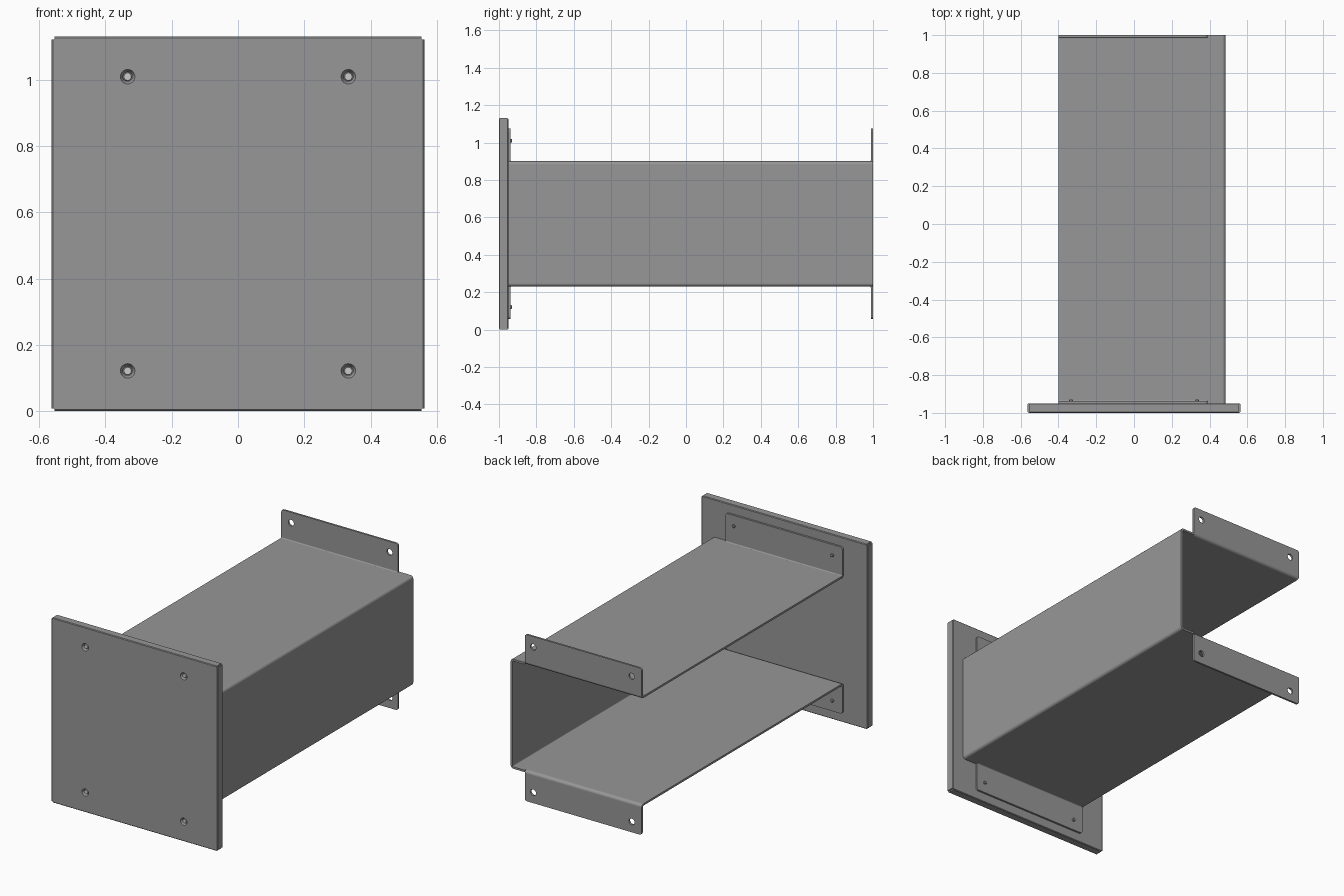
import bpy, bmesh, math
from mathutils import Vector

if "Cube" in bpy.data.objects:
    bpy.data.objects.remove(bpy.data.objects["Cube"])

C = 0.565            # height of the horizontal mirror plane
T = 0.012            # sheet thickness
HX, HZ = 0.333, 0.444  # fastener offsets

steel = bpy.data.materials.new("dark_steel")
steel.diffuse_color = (0.31, 0.31, 0.31, 1)
steel.use_nodes = True
steel.node_tree.nodes["Principled BSDF"].inputs["Base Color"].default_value = steel.diffuse_color
bright = bpy.data.materials.new("bright_steel")
bright.diffuse_color = (0.8, 0.8, 0.8, 1)
bright.use_nodes = True
bright.node_tree.nodes["Principled BSDF"].inputs["Base Color"].default_value = bright.diffuse_color


def finish(name, bm, mat=steel):
    bmesh.ops.recalc_face_normals(bm, faces=bm.faces[:])
    me = bpy.data.meshes.new(name)
    bm.to_mesh(me)
    bm.free()
    me.materials.append(mat)
    ob = bpy.data.objects.new(name, me)
    bpy.context.collection.objects.link(ob)
    return ob


def smooth(ob):
    """Smooth the folds while keeping the large faces flat."""
    bpy.ops.object.select_all(action='DESELECT')
    bpy.context.view_layer.objects.active = ob
    ob.select_set(True)
    bpy.ops.object.shade_smooth_by_angle(angle=math.radians(32))
    m = ob.modifiers.new("flat_faces", 'WEIGHTED_NORMAL')
    m.keep_sharp = True
    m.weight = 100


def prism(outline, place, a, b):
    """Extrude a 2D outline from a to b; place(u, v, w) gives the 3D point."""
    bm = bmesh.new()
    lo = [bm.verts.new(place(u, v, a)) for u, v in outline]
    hi = [bm.verts.new(place(u, v, b)) for u, v in outline]
    bm.faces.new(lo)
    bm.faces.new(hi)
    n = len(lo)
    for i in range(n):
        j = (i + 1) % n
        bm.faces.new((lo[i], lo[j], hi[j], hi[i]))
    return bm


def folded_sheet(path, r=0.012, steps=5):
    """Outline of a bent sheet: right-angle path with rounded folds and thickness."""
    p = [Vector(q) for q in path]
    left, right = [], []

    def add(pt, nrm):
        left.append(pt + nrm * T / 2)
        right.append(pt - nrm * T / 2)

    def normal(d):
        return Vector((-d.y, d.x))
    add(p[0], normal((p[1] - p[0]).normalized()))
    for a, b, c in zip(p, p[1:], p[2:]):
        d0, d1 = (b - a).normalized(), (c - b).normalized()
        centre = b - d0 * r + d1 * r
        for k in range(steps + 1):
            t = math.pi / 2 * k / steps
            d = d0 * math.cos(t) + d1 * math.sin(t)
            add(centre + (d0 * math.sin(t) - d1 * math.cos(t)) * r, normal(d))
    add(p[-1], normal((p[-1] - p[-2]).normalized()))
    return left + right[::-1]


def lathe_y(bm, profile, x, z, n=20):
    """Closed revolved solid along y from (radius, y) rings."""
    rings = []
    for r, y in profile:
        rings.append([bm.verts.new((x + r * math.cos(2 * math.pi * i / n), y,
                                    z + r * math.sin(2 * math.pi * i / n))) for i in range(n)])
    for a, b in zip(rings, rings[1:]):
        for i in range(n):
            j = (i + 1) % n
            bm.faces.new((a[i], a[j], b[j], b[i]))
    bm.faces.new(rings[0])
    bm.faces.new(rings[-1])


def fastener_set(name, profile, mat=steel):
    bm = bmesh.new()
    for x in (-HX, HX):
        for z in (C - HZ, C + HZ):
            lathe_y(bm, profile, x, z)
    return finish(name, bm, mat)


def cut(ob, cutter):
    m = ob.modifiers.new("holes", 'BOOLEAN')
    m.operation = 'DIFFERENCE'
    m.solver = 'EXACT'
    m.object = cutter
    cutter.hide_render = True
    cutter.hide_set(True)


# hole cutters
sinks = fastener_set("countersink_cutter", [(0.0235, -1.005), (0.022, -1.0), (0.014, -0.985), (0.014, -0.94)])
holes = fastener_set("flange_hole_cutter", [(0.019, 0.97), (0.019, 1.02)])

# front plate with notched corners and chamfered rims (flat shaded)
W, N = 0.5625, 0.008
quarter = [(W, W - N), (W - N, W - N), (W - N, W)]
outline = []
for k in range(4):
    c, s = round(math.cos(k * math.pi / 2)), round(math.sin(k * math.pi / 2))
    outline += [(u * c - v * s, u * s + v * c) for u, v in quarter]
H = C / W
bm = prism(outline, lambda u, v, w: (u, w, C + v * H), -1.0, -0.95)
edges = [e for e in bm.edges if e.calc_length() > 0.5]
bmesh.ops.bevel(bm, geom=edges, offset=0.004, segments=1, affect='EDGES')
plate = finish("front_plate", bm)
cut(plate, sinks)

# upper and lower channel walls with mounting flanges at both ends
path = [(-0.944, 0.509), (-0.944, 0.329), (0.994, 0.329), (0.994, 0.509)]
for name, s in (("upper_wall", 1), ("lower_wall", -1)):
    bm = prism(folded_sheet(path), lambda u, v, w: (w, u, C + s * v), -0.4, 0.39)
    tips = [e for e in bm.edges
            if all(abs(v.co.z - C) > 0.508 for v in e.verts)
            and abs(e.verts[0].co.x - e.verts[1].co.x) < 1e-4]
    bmesh.ops.bevel(bm, geom=tips, offset=0.015, segments=4, profile=0.5, affect='EDGES')
    wall = finish(name, bm)
    cut(wall, holes)
    smooth(wall)

# side web joining both walls
web = [(0.39, 0.329), (0.479, 0.329), (0.479, -0.329), (0.39, -0.329)]
smooth(finish("side_web", prism(folded_sheet(web), lambda u, v, w: (u, w, C + v), -0.95, 1.0)))

# rivets through plate and front flanges: bright heads, dark shanks
smooth(fastener_set("rivet_heads", [(0.011, -0.994), (0.013, -0.991), (0.013, -0.97)], bright))
smooth(fastener_set("rivet_shanks", [(0.010, -0.972), (0.010, -0.933), (0.007, -0.930)]))
